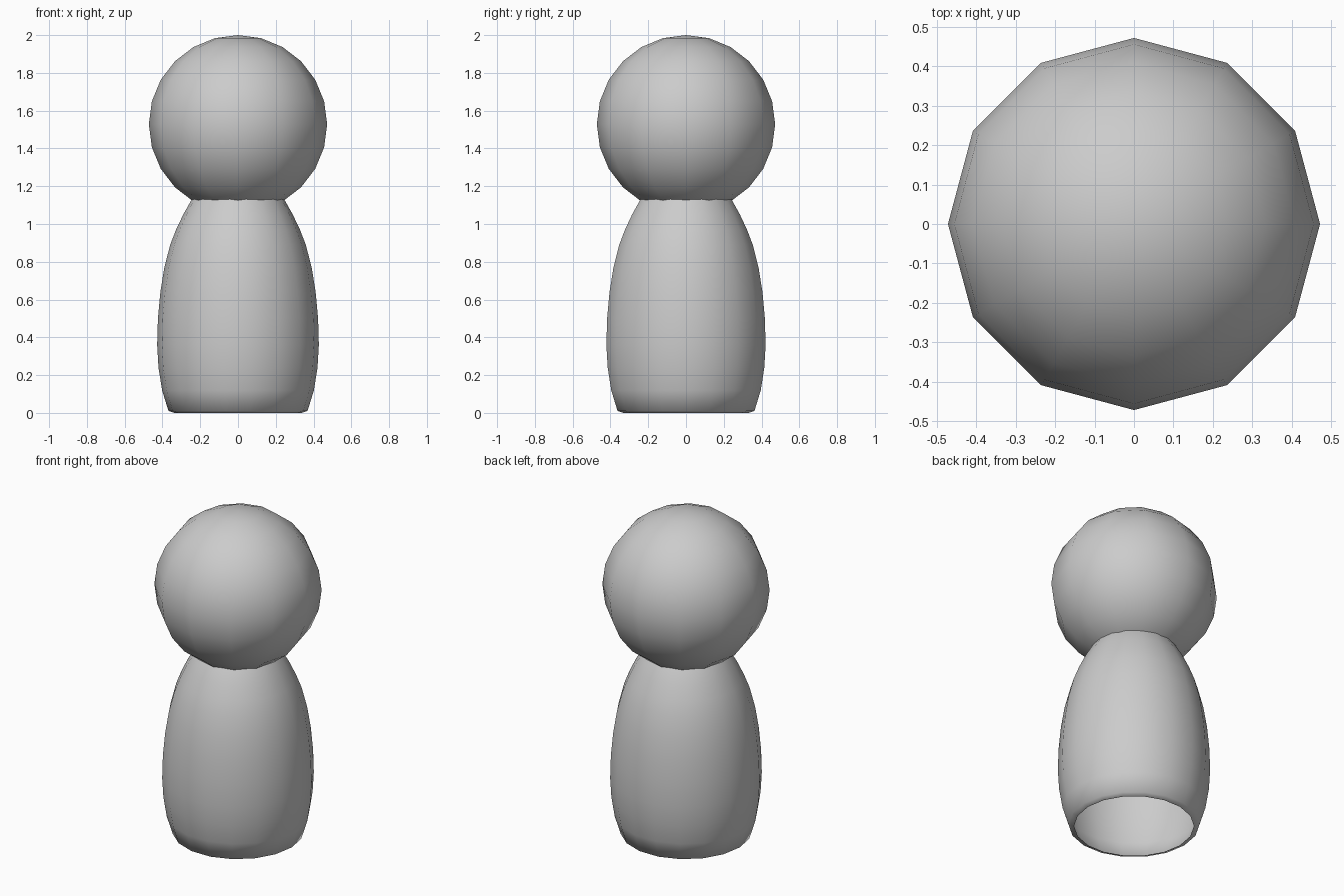
import bpy, bmesh, math

if "Cube" in bpy.data.objects:
    bpy.data.objects.remove(bpy.data.objects["Cube"])


def finish(name, bm):
    mesh = bpy.data.meshes.new(name)
    bm.to_mesh(mesh)
    bm.free()
    for p in mesh.polygons:
        p.use_smooth = True
    obj = bpy.data.objects.new(name, mesh)
    bpy.context.collection.objects.link(obj)
    return obj


def lathe(name, profile, sides):
    bm = bmesh.new()
    rings = [[bm.verts.new((r * math.cos(2 * math.pi * i / sides),
                            r * math.sin(2 * math.pi * i / sides), z))
              for i in range(sides)] for r, z in profile]
    for a, b in zip(rings, rings[1:]):
        for i in range(sides):
            j = (i + 1) % sides
            bm.faces.new((a[i], a[j], b[j], b[i]))
    return finish(name, bm)


# Body: tapered open-bottomed shell with a small inward rim, tucked into the head
body_profile = [(0.337, 0.0), (0.368, 0.01), (0.402, 0.12), (0.421, 0.24),
                (0.428, 0.36), (0.424, 0.50), (0.411, 0.64), (0.39, 0.77),
                (0.359, 0.89), (0.328, 0.97), (0.29, 1.05), (0.245, 1.13),
                (0.19, 1.20)]
lathe("body", body_profile, 18)

# Head: low-poly smooth ball
bm = bmesh.new()
bmesh.ops.create_uvsphere(bm, u_segments=12, v_segments=12, radius=0.472)
bmesh.ops.translate(bm, verts=bm.verts, vec=(0, 0, 1.528))
finish("head", bm)
